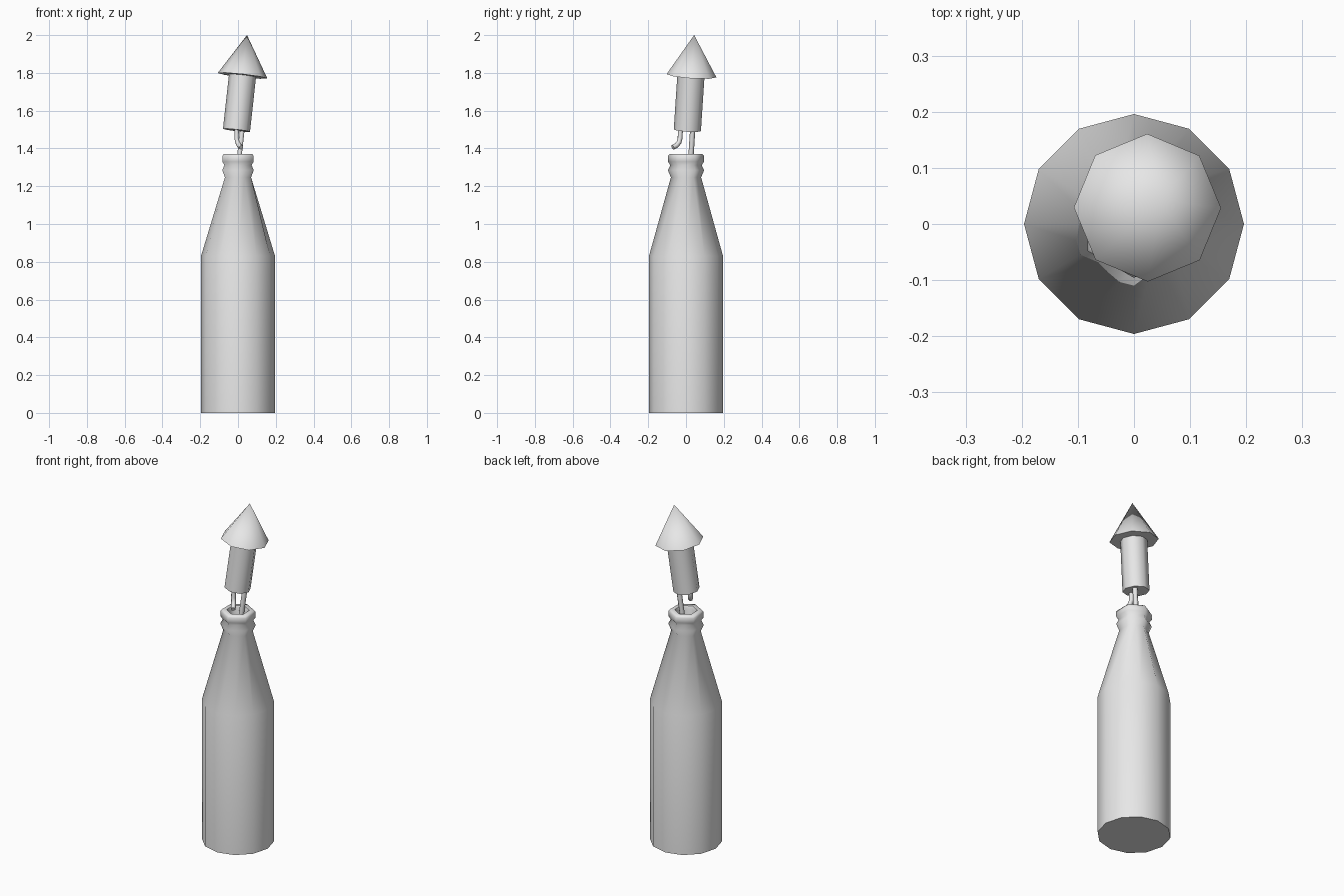
import bpy, bmesh, math
from mathutils import Vector, Matrix

if "Cube" in bpy.data.objects:
    bpy.data.objects.remove(bpy.data.objects["Cube"])

grey = bpy.data.materials.new("plain grey")
grey.diffuse_color = (0.8, 0.8, 0.8, 1)
grey.use_nodes = True
grey.node_tree.nodes["Principled BSDF"].inputs["Base Color"].default_value = grey.diffuse_color

AXIS = Vector((0.11, 0.066, 1)).normalized()   # lean of the rocket


def finish(name, bm, angle=65):
    bmesh.ops.recalc_face_normals(bm, faces=bm.faces)
    mesh = bpy.data.meshes.new(name)
    bm.to_mesh(mesh)
    bm.free()
    mesh.materials.append(grey)
    ob = bpy.data.objects.new(name, mesh)
    bpy.context.collection.objects.link(ob)
    bpy.ops.object.select_all(action='DESELECT')
    ob.select_set(True)
    bpy.context.view_layer.objects.active = ob
    bpy.ops.object.shade_smooth_by_angle(angle=math.radians(angle))
    return ob


def loft(bm, rings):
    """Skin a list of rings of points and cap both ends."""
    loops = [[bm.verts.new(p) for p in ring] for ring in rings]
    for a, b in zip(loops, loops[1:]):
        n = len(a)
        for i in range(n):
            bm.faces.new((a[i], a[(i + 1) % n], b[(i + 1) % n], b[i]))
    bm.faces.new(loops[0])
    bm.faces.new(loops[-1])


def bottle_ring(r, z, hexagonal):
    # hexagonal rings pull every second point in to the middle of a hexagon side
    pts = []
    for i in range(12):
        k = r * (math.cos(math.pi / 6) if hexagonal and i % 2 == 0 else 1)
        a = math.radians(30 * i)
        pts.append((k * math.cos(a), k * math.sin(a), z))
    return pts


def leaning_cone(name, base, r1, r2, length, sides):
    bm = bmesh.new()
    bmesh.ops.create_cone(bm, cap_ends=True, segments=sides, radius1=r1, radius2=r2, depth=length)
    # small tilt that keeps corners lined up with the world axes
    turn = Vector((0, 0, 1)).rotation_difference(AXIS).to_matrix().to_4x4()
    centre = Vector(base) + AXIS * length / 2
    bmesh.ops.transform(bm, matrix=Matrix.Translation(centre) @ turn, verts=bm.verts)
    return finish(name, bm)


# Bottle: twelve-sided body, six-sided neck with two lips, hollow mouth
profile = [(0.196, 0, False), (0.196, 0.83, False),
           (0.08, 1.247, True), (0.096, 1.285, True), (0.083, 1.312, True),
           (0.096, 1.33, True), (0.096, 1.36, True), (0.088, 1.37, True),
           (0.062, 1.37, True), (0.055, 1.355, True), (0.055, 1.2, True)]
bm = bmesh.new()
loft(bm, [bottle_ring(*p) for p in profile])
finish("bottle", bm)

# Rocket: tube, nose cone and guide stick
leaning_cone("rocket_tube", (-0.008, 0.007, 1.496), 0.072, 0.072, 0.292, 8)
leaning_cone("nose_cone", (0.024, 0.029, 1.785), 0.132, 0, 0.217, 8)
leaning_cone("guide_stick", (-0.008, 0.017, 1.22), 0.014, 0.014, 0.30, 6)

# Fuse: bent hanging cord
path = [(-0.006, -0.029, 1.52), (-0.008, -0.031, 1.455), (-0.003, -0.037, 1.432),
        (0.006, -0.051, 1.415), (0.018, -0.07, 1.406)]
pts = [Vector(p) for p in path]
rings = []
for i, p in enumerate(pts):
    d = (pts[min(i + 1, len(pts) - 1)] - pts[max(i - 1, 0)]).normalized()
    u = d.cross(Vector((1, 0, 0))).normalized()
    v = d.cross(u)
    rings.append([p + 0.013 * (math.cos(a) * u + math.sin(a) * v)
                  for a in (math.tau * k / 6 for k in range(6))])
bm = bmesh.new()
loft(bm, rings)
finish("fuse", bm)
